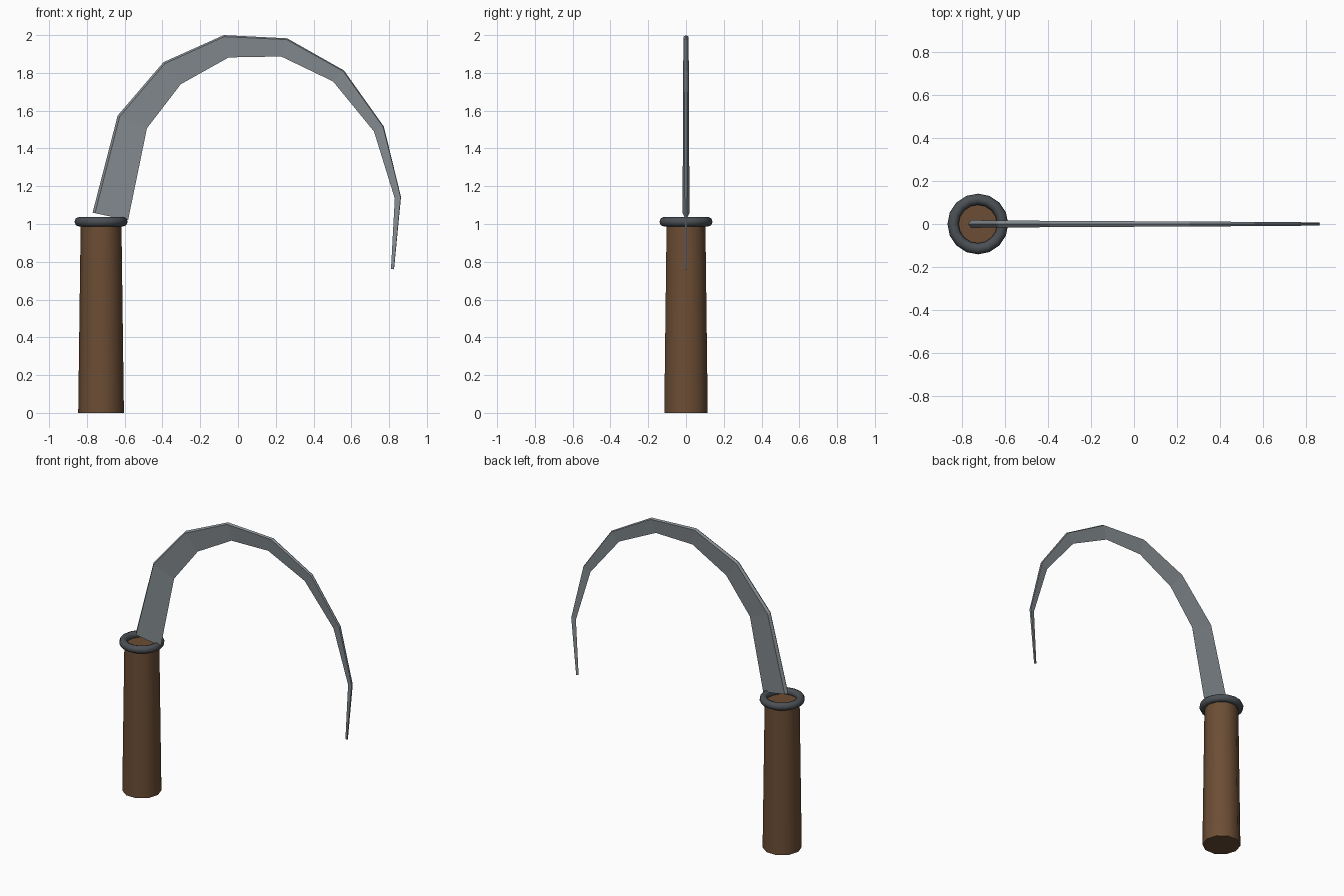
import bpy, bmesh, math

if "Cube" in bpy.data.objects:
    bpy.data.objects.remove(bpy.data.objects["Cube"])

X = -0.725  # handle axis


def paint(obj, name, rgb):
    m = bpy.data.materials.new(name)
    m.diffuse_color = (*rgb, 1)
    m.use_nodes = True
    m.node_tree.nodes["Principled BSDF"].inputs["Base Color"].default_value = m.diffuse_color
    obj.data.materials.append(m)


# Tapered ten-sided wooden handle
bpy.ops.mesh.primitive_cone_add(vertices=10, radius1=0.121, radius2=0.108, depth=1.0,
                                location=(X, 0, 0.5), rotation=(0, 0, math.pi / 2))
handle = bpy.context.object
handle.name = "handle"
bpy.ops.object.shade_smooth_by_angle(angle=math.radians(40))
paint(handle, "wood", (0.15, 0.075, 0.035))

# Metal collar ring
bpy.ops.mesh.primitive_torus_add(major_segments=16, minor_segments=8, major_radius=0.115,
                                 minor_radius=0.026, location=(X, 0, 1.012))
collar = bpy.context.object
collar.name = "collar_ring"
bpy.ops.object.shade_smooth_by_angle(angle=math.radians(50))
paint(collar, "dark_metal", (0.07, 0.08, 0.09))

# Curved blade: ridged spine outside, sharp edge inside, thinning to the tip
spine = [(-.77, 1.06), (-.637, 1.574), (-.394, 1.857), (-.075, 2.0), (.26, 1.983),
         (.561, 1.813), (.772, 1.516), (.863, 1.143), (.826, .76)]
edge = [(-.582, 1.02), (-.482, 1.507), (-.303, 1.74), (-.049, 1.882), (.228, 1.887),
        (.503, 1.755), (.72, 1.49), (.83, 1.135), (.81, .763)]
bm = bmesh.new()
rings = []
n = len(spine)
for i, ((ox, oz), (ix, iz)) in enumerate(zip(spine, edge)):
    t = 0.018 - 0.013 * i / (n - 1)
    k = 0.07
    sx, sz = ox + (ix - ox) * k, oz + (iz - oz) * k
    rings.append([bm.verts.new(p) for p in
                  ((ox, 0, oz), (sx, t, sz), (ix, 0, iz), (sx, -t, sz))])
for a, b in zip(rings, rings[1:]):
    for j in range(4):
        bm.faces.new((a[j], a[(j + 1) % 4], b[(j + 1) % 4], b[j]))
bm.faces.new(rings[0])
bm.faces.new(rings[-1])
bmesh.ops.recalc_face_normals(bm, faces=bm.faces)
mesh = bpy.data.meshes.new("blade")
bm.to_mesh(mesh)
bm.free()
blade = bpy.data.objects.new("blade", mesh)
bpy.context.collection.objects.link(blade)
paint(blade, "steel", (0.24, 0.27, 0.29))
